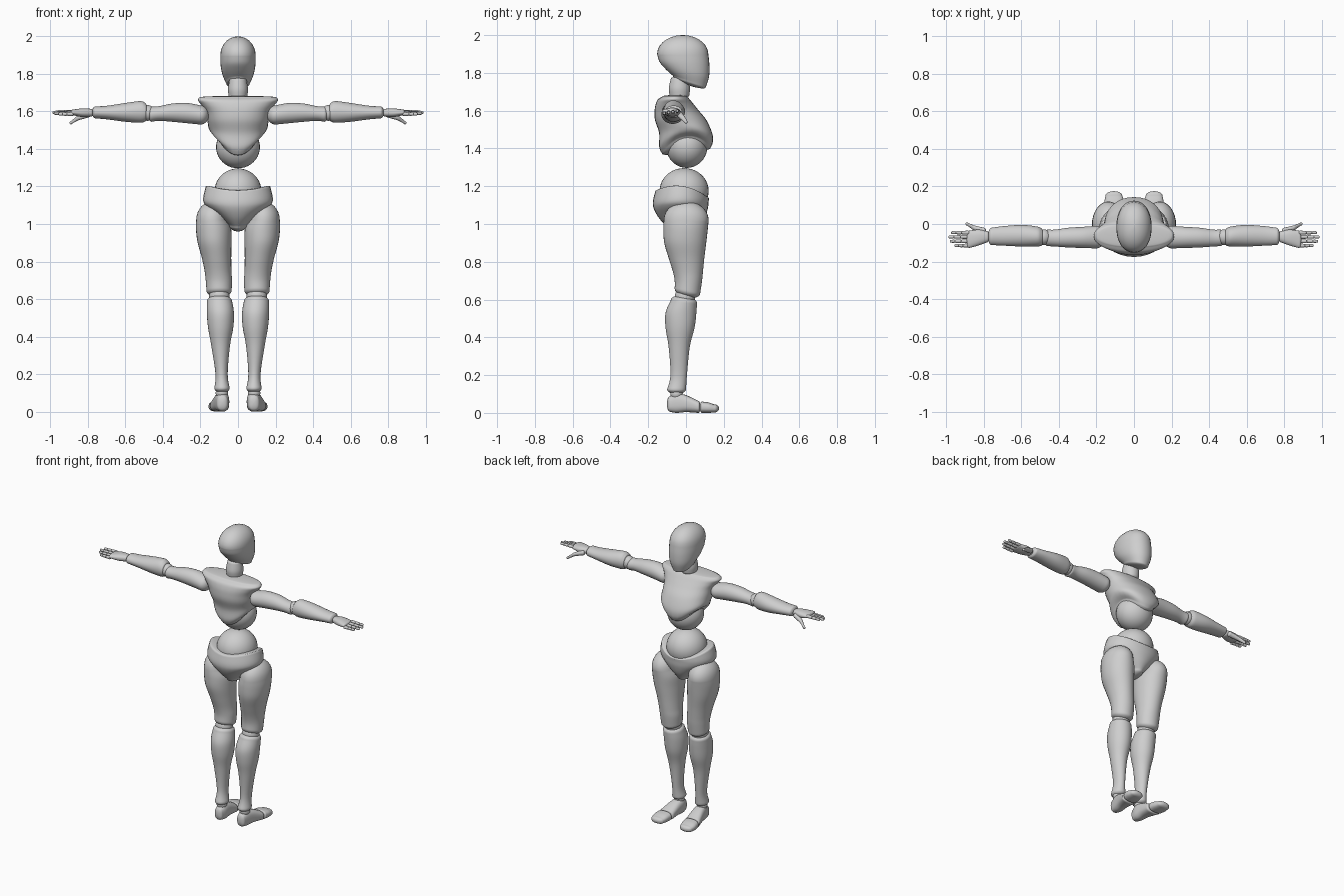
import bpy, bmesh, math

cube = bpy.data.objects.get("Cube")
if cube:
    bpy.data.objects.remove(cube)

GREY = (0.62, 0.62, 0.62, 1)
mat = bpy.data.materials.new("plain grey")
mat.use_nodes = True
mat.diffuse_color = GREY
mat.node_tree.nodes["Principled BSDF"].inputs["Base Color"].default_value = GREY

SEGMENTS, STEPS = 32, 5


def finish(name, bm):
    bmesh.ops.recalc_face_normals(bm, faces=bm.faces)
    mesh = bpy.data.meshes.new(name)
    bm.to_mesh(mesh)
    bm.free()
    mesh.materials.append(mat)
    mesh.shade_smooth()
    obj = bpy.data.objects.new(name, mesh)
    bpy.context.collection.objects.link(obj)


def ball(name, centre, radii):
    bm = bmesh.new()
    bmesh.ops.create_uvsphere(bm, u_segments=SEGMENTS, v_segments=20, radius=1)
    bmesh.ops.scale(bm, vec=radii, verts=bm.verts)
    bmesh.ops.translate(bm, vec=centre, verts=bm.verts)
    finish(name, bm)


def spline(p0, p1, p2, p3, t):
    return [b + 0.5 * t * (c - a + t * (2*a - 5*b + 4*c - d + t * (3*(b - c) + d - a)))
            for a, b, c, d in zip(p0, p1, p2, p3)]


def loft(name, axis, rings, domes, side=1, power=2):
    """Skin over rings of (position, a min, a max, b min, b max, saddle, tilt),
    closed by a rounded dome at each end."""
    rings = [list(r) + [0] * (7 - len(r)) for r in rings]
    full = []
    for i in range(len(rings) - 1):
        around = [rings[max(i - 1, 0)], rings[i], rings[i + 1], rings[min(i + 2, len(rings) - 1)]]
        full += [spline(*around, k / STEPS) for k in range(STEPS)]
    full = [(r, 1) for r in full + [rings[-1]]]

    def dome(ring, height):
        out = []
        for k in range(1, 8):
            a = math.radians(88) * k / 7
            out.append(([ring[0] + height * math.sin(a)] + ring[1:], math.cos(a)))
        return out

    full = dome(rings[0], -domes[0])[::-1] + full + dome(rings[-1], domes[1])
    bm = bmesh.new()
    loops = []
    for (pos, a0, a1, b0, b1, saddle, tilt), s in full:
        loop = []
        for k in range(SEGMENTS):
            ang = math.tau * k / SEGMENTS
            c, d = math.cos(ang), math.sin(ang)
            ca = math.copysign(abs(c) ** (2 / power), c) * s
            sa = math.copysign(abs(d) ** (2 / power), d) * s
            a = (a0 + a1) / 2 + (a1 - a0) / 2 * ca
            b = (b0 + b1) / 2 + (b1 - b0) / 2 * sa
            p = pos + saddle * ca * ca + tilt * sa
            x, y, z = {"x": (p, a, b), "y": (a, p, b), "z": (a, b, p)}[axis]
            loop.append(bm.verts.new((x * side, y, z)))
        loops.append(loop)
    for lo, hi in zip(loops, loops[1:]):
        for k in range(SEGMENTS):
            j = (k + 1) % SEGMENTS
            bm.faces.new((lo[k], lo[j], hi[j], hi[k]))
    bm.faces.new(loops[0])
    bm.faces.new(loops[-1])
    finish(name, bm)


def body(name, rings, domes, power=2):
    """Central part: rings of (z, half width, back, front, saddle, tilt)."""
    loft(name, "z", [(r[0], -r[1], r[1], *r[2:]) for r in rings], domes, power=power)


# Head and neck
body("head", [(1.755, .064, -.07, .105, 0, -.03), (1.80, .084, -.108, .122, 0, -.02),
              (1.85, .093, -.14, .124, 0, -.008), (1.90, .094, -.153, .118)], (.022, .1), 2.15)
body("neck", [(1.685, .05, -.088, .018), (1.72, .053, -.091, .021),
              (1.77, .045, -.08, .012)], (.025, .01))

# Rib cage, abdomen, waist and pelvis
body("chest", [(1.385, .11, -.125, .128, .08, .015), (1.42, .14, -.142, .142, .065, .012),
               (1.48, .156, -.142, .139, .03), (1.55, .163, -.164, .108),
               (1.60, .173, -.166, .068), (1.635, .195, -.16, .04),
               (1.66, .214, -.148, .02), (1.675, .205, -.125, .005)], (.012, .008), 2.2)
ball("abdomen", (0, .004, 1.41), (.117, .109, .113))
ball("waist", (0, -.01, 1.175), (.125, .13, .121))
body("pelvis", [(.985, .05, -.10, .07, .01), (1.03, .115, -.142, .098, .025),
                (1.08, .168, -.17, .115, .015), (1.12, .186, -.175, .12, .01),
                (1.155, .172, -.162, .122, .045, -.02)], (.025, .015))

for side, label in ((1, "left"), (-1, "right")):
    def limb(name, axis, rings, domes, power=2):
        loft(label + "_" + name, axis, rings, domes, side, power)

    def joint(name, x, y, z, r):
        ball(label + "_" + name, (x * side, y, z), (r, r, r))

    # Leg
    limb("thigh", "z", [(.645, .034, .168, -.06, .075, 0, -.012), (.70, .032, .172, -.06, .085),
                        (.75, .035, .178, -.07, .09), (.82, .036, .193, -.092, .097),
                        (.90, .035, .215, -.115, .107), (.97, .036, .224, -.12, .115),
                        (1.02, .05, .223, -.118, .12)], (.035, .1))
    joint("knee", .1, -.005, .615, .054)
    limb("shin", "z", [(.125, .044, .126, -.1, 0), (.20, .055, .12, -.082, .005),
                       (.35, .043, .142, -.092, .02), (.45, .025, .16, -.108, .045),
                       (.53, .022, .166, -.108, .055), (.59, .032, .165, -.08, .058, 0, -.008)],
         (.025, .03))
    joint("ankle", .086, -.05, .1, .033)
    limb("foot", "y", [(-.085, .055, .113, .006, .088), (-.05, .047, .121, 0, .104),
                       (0, .047, .132, .004, .094), (.065, .048, .149, 0, .064)], (.016, .012), 2.6)
    limb("toes", "y", [(.085, .05, .153, 0, .06), (.12, .054, .157, 0, .055),
                       (.15, .062, .152, .002, .045)], (.012, .025), 2.6)

    # Arm
    limb("upper_arm", "x", [(.20, -.13, -.01, 1.53, 1.632), (.27, -.128, -.015, 1.537, 1.645),
                            (.35, -.125, -.02, 1.545, 1.642), (.42, -.12, -.03, 1.55, 1.628),
                            (.46, -.118, -.03, 1.545, 1.625)], (.045, .02))
    joint("elbow", .483, -.07, 1.592, .042)
    limb("forearm", "x", [(.495, -.117, -.022, 1.547, 1.645), (.52, -.12, -.013, 1.54, 1.655),
                          (.60, -.12, -.005, 1.545, 1.645), (.70, -.115, -.012, 1.558, 1.63),
                          (.76, -.112, -.02, 1.563, 1.627)], (.012, .018))

    # Hand
    limb("palm", "x", [(.785, -.098, -.038, 1.572, 1.614), (.83, -.115, -.03, 1.57, 1.616),
                       (.88, -.128, -.036, 1.58, 1.61)], (.015, .012), 2.3)
    limb("thumb", "x", [(.80, -.055, -.02, 1.567, 1.60), (.85, -.036, -.008, 1.553, 1.58),
                        (.87, -.022, 0, 1.543, 1.565), (.89, -.008, .009, 1.531, 1.549)],
         (.012, .008))
    fingers = (("index", -.046, .975), ("middle", -.069, .99),
               ("ring", -.092, .982), ("little", -.115, .958))
    for i, (finger, y, tip) in enumerate(fingers):
        base = .88
        z = 1.598 - .004 * i
        for part, share in (("base", .42), ("mid", .32), ("tip", .26)):
            end = base + (tip - .88) * share
            r = .0105 if part == "base" else .0095 if part == "mid" else .0085
            limb(f"{finger}_finger_{part}", "x",
                 [(base + .003, y - r, y + r, z - r, z + r),
                  (end - .006, y - r * .9, y + r * .9, z - r * .9, z + r * .9)], (.006, .006))
            base = end
